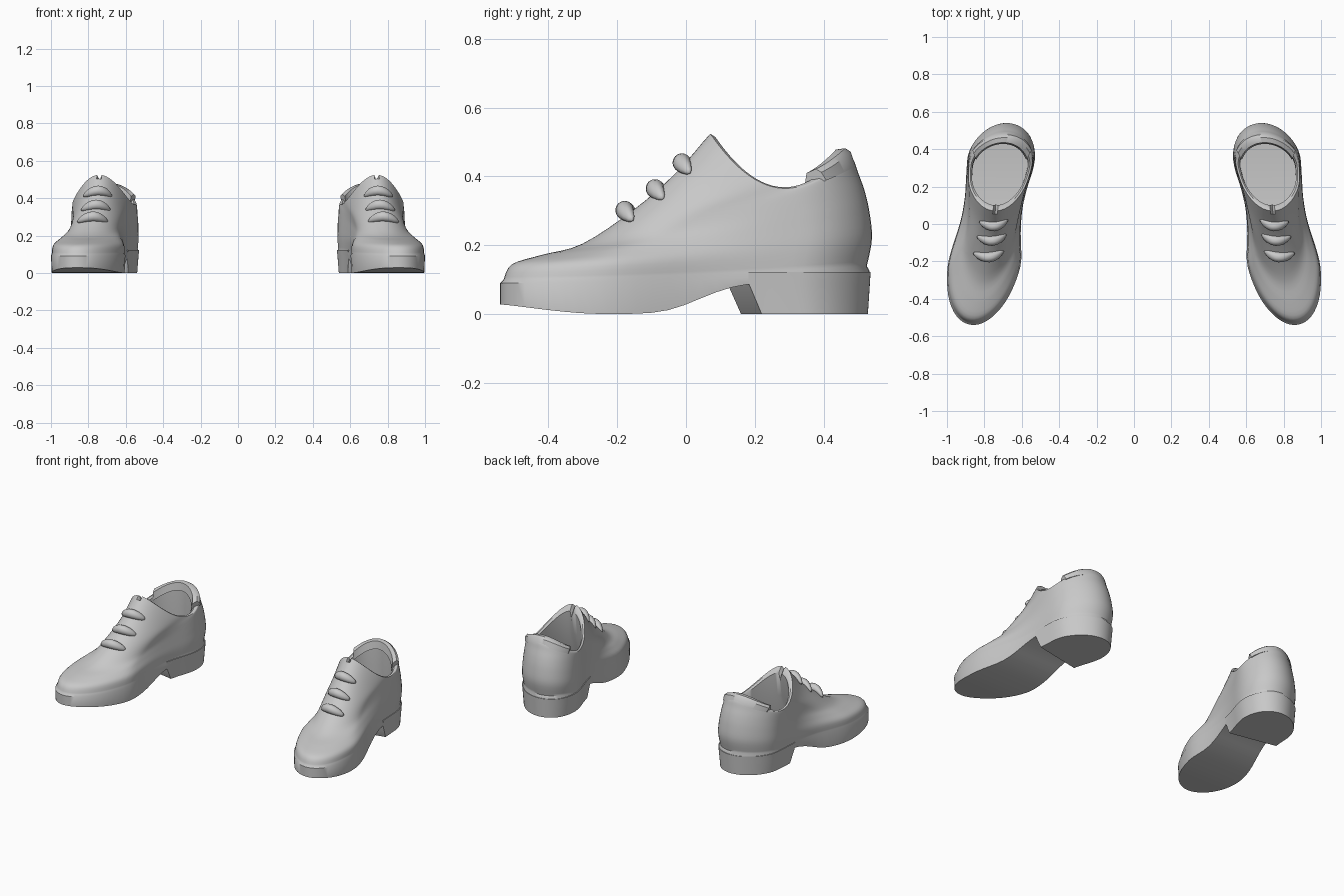
import bpy, bmesh, math
from mathutils import Matrix, Vector

if "Cube" in bpy.data.objects:
    bpy.data.objects.remove(bpy.data.objects["Cube"])

grey = bpy.data.materials.new("warm_grey")
grey.diffuse_color = (0.58, 0.58, 0.58, 1)
grey.use_nodes = True
grey.node_tree.nodes["Principled BSDF"].inputs["Base Color"].default_value = grey.diffuse_color
N = 36  # points along each side of a ring


def lerp_table(table, y):
    if y <= table[0][0]:
        return table[0][1]
    for (a, va), (b, vb) in zip(table, table[1:]):
        if y <= b:
            t = (y - a) / (b - a)
            return va + (vb - va) * t
    return table[-1][1]


def curve(table, y):
    # slightly blurred table lookup gives a smooth curve
    return sum(lerp_table(table, y + d * 0.02) for d in (-2, -1, 0, 1, 2)) / 5


CENTRE = [(-.54, .86), (-.4, .833), (-.3, .815), (-.2, .797), (-.1, .785), (0, .768),
          (.1, .752), (.2, .735), (.3, .715), (.4, .705), (.54, .68)]
WIDTH = [(-.54, .18), (-.3, .188), (-.2, .198), (-.1, .18), (0, .163), (.1, .158),
         (.2, .165), (.3, .18), (.4, .182), (.54, .18)]
SOLE = [(-.54, .03), (-.4, .012), (-.3, .002), (-.2, 0), (-.1, .003), (-.05, .01),
        (0, .027), (.05, .05), (.1, .07), (.18, .09), (.6, .09)]


def sides(ring, y):
    """Inner and outer x of a ring at position y."""
    yf, lf, yb, lb, wf, wr, zf, zm, zb, dx = ring
    u = min(1, max(0, (y - yf) / lf))
    v = min(1, max(0, (yb - y) / lb))
    e = math.sqrt(1 - (1 - u) ** 2) * math.sqrt(1 - (1 - v) ** 2)
    k = min(1, max(0, (y + .3) / .6))
    k = k * k * (3 - 2 * k)
    h = curve(WIDTH, y) * e * (wf + (wr - wf) * k)
    c = curve(CENTRE, y) + dx * (1 - k * k)
    return c - h, c + h


def height(ring, y):
    yf, yb, zf, zm, zb = ring[0], ring[2], ring[6], ring[7], ring[8]
    t = (y - yf) / (yb - yf)
    return zf + t * (4 * zm - 3 * zf - zb) + 2 * t * t * (zf + zb - 2 * zm)


def ring_points(ring, start=None, z_rule=None):
    """Pairs of points from front to back: (inner side, outer side)."""
    y0 = ring[0] if start is None else start
    pairs = []
    for j in range(N + 1):
        y = y0 + (ring[2] - y0) * (1 - math.cos(math.pi * j / N)) / 2
        z = z_rule(y) if z_rule else height(ring, y)
        a, b = sides(ring, y)
        pairs.append((Vector((a, y, z)), Vector((b, y, z))))
    return pairs


def loop_of(pairs):
    return [p[0] for p in pairs] + [p[1] for p in reversed(pairs[1:-1])]


def finish(name, bm, angle=40):
    bmesh.ops.remove_doubles(bm, verts=bm.verts, dist=0.0004)
    bmesh.ops.recalc_face_normals(bm, faces=bm.faces)
    me = bpy.data.meshes.new(name)
    bm.to_mesh(me)
    bm.free()
    me.materials.append(grey)
    ob = bpy.data.objects.new(name, me)
    bpy.context.collection.objects.link(ob)
    bpy.ops.object.select_all(action='DESELECT')
    ob.select_set(True)
    bpy.context.view_layer.objects.active = ob
    bpy.ops.object.shade_smooth_by_angle(angle=math.radians(angle))
    # second shoe of the pair
    ob.modifiers.new("pair", 'MIRROR')
    return ob


def skin(bm, loops, closed=True):
    rows = [[bm.verts.new(p) for p in lp] for lp in loops]
    n = len(rows[0])
    for a, b in zip(rows, rows[1:]):
        for i in range(n if closed else n - 1):
            k = (i + 1) % n
            bm.faces.new((a[i], a[k], b[k], b[i]))
    return rows


def cap(bm, row):
    """Close a ring with strips running from side to side."""
    n = len(row)
    for j in range(N):
        quad = [row[j], row[j + 1], row[(n - j - 1) % n], row[(n - j) % n]]
        quad = list(dict.fromkeys(quad))
        if len(quad) > 2:
            bm.faces.new(quad)


def smooth_rings(rings, steps=4):
    out = []
    for i in range(len(rings) - 1):
        p = [rings[max(0, min(len(rings) - 1, i + d))] for d in (-1, 0, 1, 2)]
        for s in range(steps):
            t = s / steps
            out.append([.5 * (2 * b + (c - a) * t + (2 * a - 5 * b + 4 * c - d) * t * t
                              + (3 * b - a - 3 * c + d) * t ** 3) for a, b, c, d in zip(*p)])
    return out + [list(rings[-1])]


# ring: front y, front rounding, back y, back rounding, front width, rear width,
#       front z, middle z, back z, sideways shift
sole_low = (-.54, .30, .53, .20, .98, .97, 0, 0, 0, 0)
sole_top = (-.54, .30, .533, .20, 1.0, .99, .09, .10, .125, 0)
upper = [(-.53, .30, .525, .20, .98, .97, .10, .115, .14, 0),
         (-.505, .30, .54, .20, .95, .99, .145, .165, .22, 0),
         (-.42, .28, .532, .20, .80, .98, .172, .215, .30, -.005),
         (-.30, .25, .518, .20, .66, .97, .205, .265, .36, -.012),
         (-.15, .20, .50, .19, .62, .96, .305, .315, .41, -.02),
         (-.03, .19, .485, .18, .64, .95, .41, .345, .45, -.025),
         (.07, .17, .462, .16, .68, .94, .525, .367, .465, -.028)]
inner = [(.085, .16, .45, .15, .62, .88, .515, .37, .466, -.028),
         (.10, .15, .44, .14, .6, .83, .49, .36, .455, -.028),
         (.08, .16, .44, .15, .6, .83, .34, .29, .33, -.02),
         (.02, .18, .45, .16, .62, .82, .17, .16, .17, -.01)]

# upper with welt, rim, lining and footbed
loops = [loop_of(ring_points(sole_low, z_rule=lambda y: curve(SOLE, y))),
         loop_of(ring_points(sole_top))]
body = smooth_rings(upper)
loops += [loop_of(ring_points(r)) for r in body]
rim_index = len(loops) - 1
loops += [loop_of(ring_points(r)) for r in inner]
for i in (rim_index, rim_index + 1, rim_index + 2):  # slit at the throat
    loops[i][0].z -= .035
    loops[i][0].y += .004
bm = bmesh.new()
rows = skin(bm, loops)
cap(bm, rows[0])
cap(bm, rows[-1])
finish("shoe_upper", bm)

# heel block with a slanted front face
bm = bmesh.new()
loops = []
for z, w, back, y_in, y_out in ((0, .95, .528, .16, .22), (.09, .985, .534, .12, .182),
                                (.122, 1.0, .536, .12, .182)):
    r = (-.54, .3, back, .20, w, w, z, z, z, 0)
    a = [p[0] for p in ring_points(r, y_in)]
    b = [p[1] for p in ring_points(r, y_out)]
    loops.append(a + b[::-1][1:])
rows = skin(bm, loops)
bm.faces.new(rows[0])
bm.faces.new(rows[-1])
finish("heel_block", bm)

# padded tab wrapped over the back of the rim
bm = bmesh.new()
tab = [(-.03, .19, .492, .18, .64, .985, .41, .35, .43, -.025),
       (.07, .17, .478, .16, .68, .985, .52, .39, .472, -.028),
       (.07, .17, .462, .16, .68, .94, .52, .40, .482, -.028),
       (.10, .15, .435, .14, .6, .83, .49, .39, .478, -.028),
       (.10, .15, .428, .14, .6, .80, .49, .35, .43, -.028)]
strips = []
for r in tab:
    pts = ring_points(r, r[2] - .085)
    strips.append([p[0] for p in pts] + [p[1] for p in pts[::-1][1:]])
rows = skin(bm, strips + [strips[0]], closed=False)
for end in (0, -1):
    bm.faces.new([row[end] for row in rows[:-1]])
finish("heel_tab", bm)

# three laces bent over the instep
bm = bmesh.new()
for x, y, z, half in ((.748, -.012, .44, .078), (.758, -.09, .365, .08), (.775, -.178, .302, .083)):
    made = bmesh.ops.create_uvsphere(bm, u_segments=20, v_segments=12, radius=1)["verts"]
    turn = Matrix.Rotation(math.radians(-5), 3, 'Z')
    for v in made:
        px, py, pz = v.co
        v.co = turn @ Vector((px * half, py * .027 + .028 * px * px,
                              pz * .027 - .028 * px * px)) + Vector((x, y, z))
finish("laces", bm, 60)
